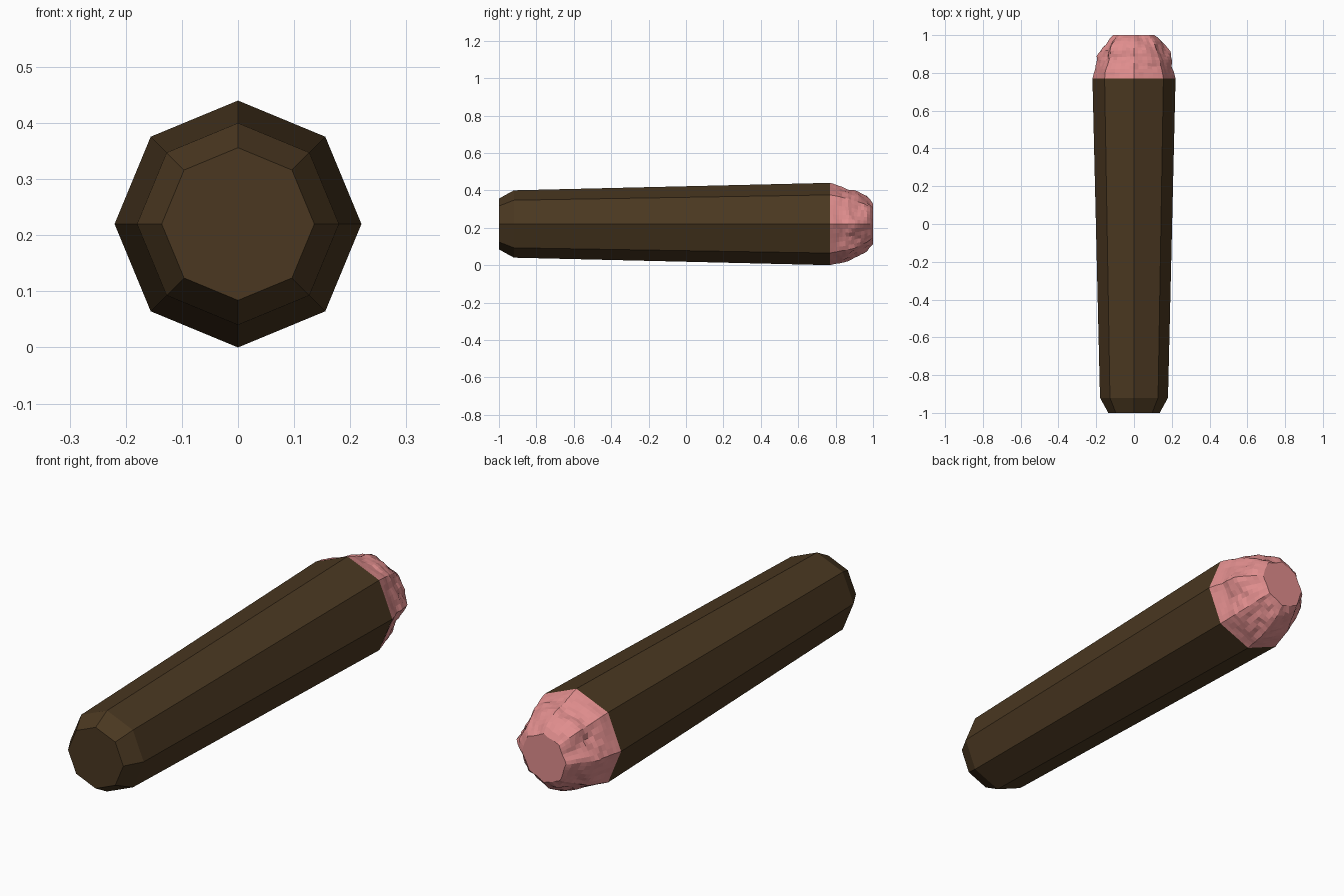
import bpy, bmesh, math
from mathutils import Vector, noise

if "Cube" in bpy.data.objects:
    bpy.data.objects.remove(bpy.data.objects["Cube"])

CZ = 0.22  # height of the long axis


def material(name, color):
    m = bpy.data.materials.new(name)
    m.diffuse_color = (*color, 1)
    m.use_nodes = True
    m.node_tree.nodes["Principled BSDF"].inputs["Base Color"].default_value = m.diffuse_color
    return m


def octagon(y, r, sub=1):
    # eight straight sides, each split into sub pieces
    c = [Vector((r * math.cos(i * math.pi / 4), y, CZ + r * math.sin(i * math.pi / 4)))
         for i in range(8)]
    return [c[i].lerp(c[(i + 1) % 8], k / sub) for i in range(8) for k in range(sub)]


def loft(name, rings, mat, cap_start=True):
    bm = bmesh.new()
    loops = [[bm.verts.new(p) for p in ring] for ring in rings]
    n = len(loops[0])
    for a, b in zip(loops, loops[1:]):
        for i in range(n):
            j = (i + 1) % n
            bm.faces.new((a[i], a[j], b[j], b[i]))
    if cap_start:
        bm.faces.new(loops[0])
    bm.faces.new(loops[-1])
    bmesh.ops.recalc_face_normals(bm, faces=bm.faces)
    me = bpy.data.meshes.new(name)
    bm.to_mesh(me)
    bm.free()
    me.materials.append(mat)
    ob = bpy.data.objects.new(name, me)
    bpy.context.collection.objects.link(ob)
    return ob


def profile_radius(y, prof):
    for (y0, r0), (y1, r1) in zip(prof, prof[1:]):
        if y <= y1:
            return r0 + (r1 - r0) * (y - y0) / (y1 - y0)
    return prof[-1][1]


brown = material("brown", (0.069, 0.039, 0.015))
pink = material("pink", (0.75, 0.27, 0.27))

# tapered eight-sided shaft with a chamfered butt
loft("shaft", [octagon(y, r) for y, r in
               ((-1, 0.136), (-0.92, 0.18), (0.77, 0.22))], brown)

# rough, chewed tip
tip_profile = [(0.77, 0.22), (0.86, 0.196), (0.94, 0.165), (0.98, 0.135), (1.0, 0.108)]
rows = 14
rings = []
for k in range(rows + 1):
    t = k / rows
    y = 0.77 + 0.23 * t
    ring = octagon(y, profile_radius(y, tip_profile), 6)
    amp = 0.022 * min(1, 2 * t) * (0.4 if k == rows else 1)
    for p in ring:
        out = Vector((p.x, 0, p.z - CZ)).normalized()
        n = noise.noise(p * 9) + 0.5 * noise.noise(p * 28)
        p += out * amp * n
        if 0 < k < rows:
            p.y += 0.006 * noise.noise(p * 20 + Vector((5, 3, 1)))
    rings.append(ring)
loft("rough_tip", rings, pink, cap_start=False)
